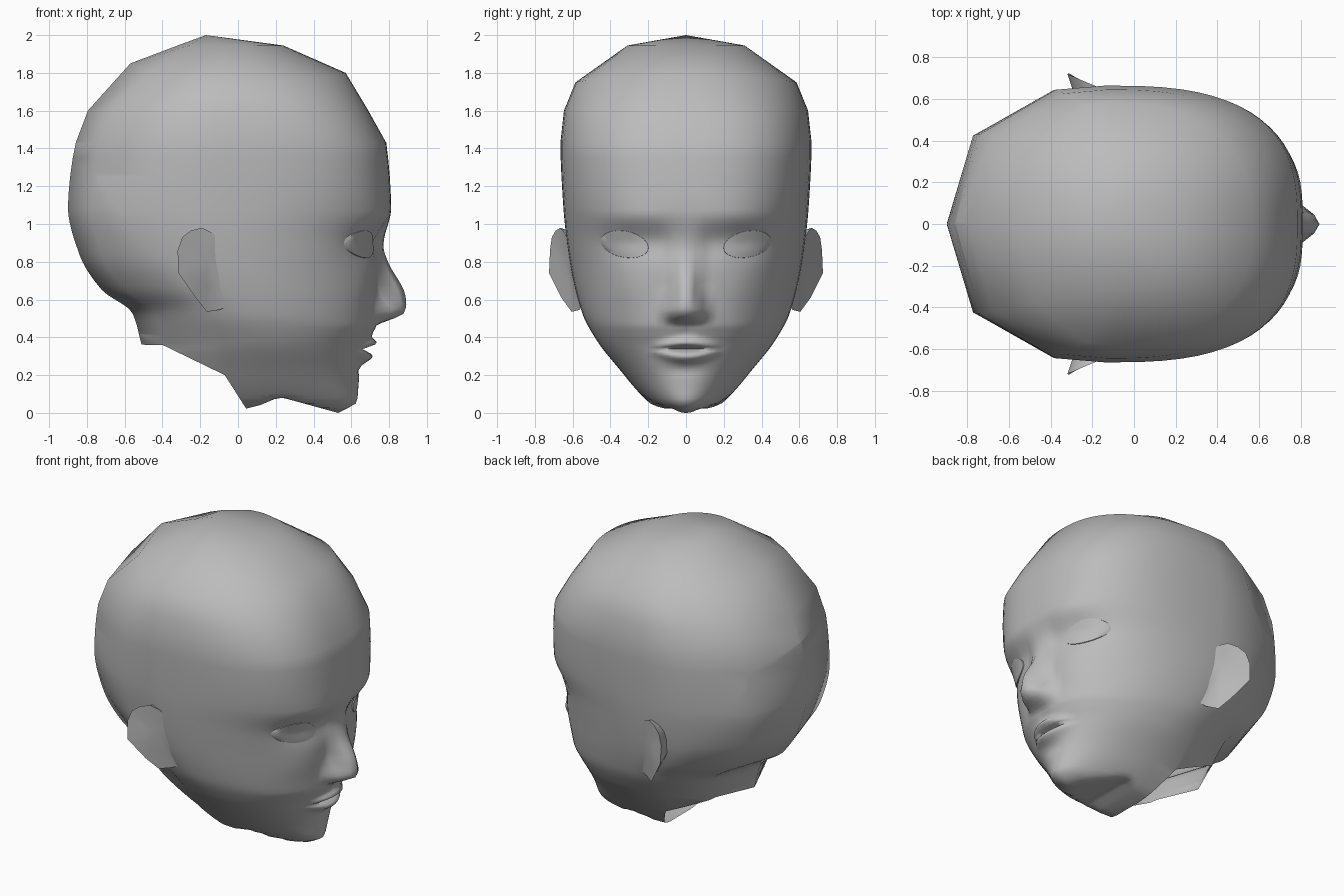
import bpy, bmesh, math
from mathutils import Vector

if "Cube" in bpy.data.objects:
    bpy.data.objects.remove(bpy.data.objects["Cube"])

grey = bpy.data.materials.new("plain grey")
grey.diffuse_color = (0.5, 0.5, 0.5, 1)
grey.use_nodes = True
grey.node_tree.nodes["Principled BSDF"].inputs["Base Color"].default_value = grey.diffuse_color


def table(*pts, smooth=True):
    """Function through (input, output) points: monotone curve or straight pieces."""
    pts = sorted(pts)
    slope = [(q - p) / (b - a) for (a, p), (b, q) in zip(pts, pts[1:])]
    tan = [slope[0]] + [2 * s * t / (s + t) if s * t > 0 else 0
                        for s, t in zip(slope, slope[1:])] + [slope[-1]]

    def f(v):
        v = min(max(v, pts[0][0]), pts[-1][0])
        for i, ((a, p), (b, q)) in enumerate(zip(pts, pts[1:])):
            if v <= b:
                h, t = b - a, (v - a) / (b - a)
                if not smooth:
                    return p + (q - p) * t
                return (p * (1 + 2 * t) * (1 - t) ** 2 + q * t * t * (3 - 2 * t)
                        + h * t * (1 - t) * (tan[i] * (1 - t) - tan[i + 1] * t))
    return f


def finish(name, bm, angle):
    bmesh.ops.recalc_face_normals(bm, faces=bm.faces)
    me = bpy.data.meshes.new(name)
    bm.to_mesh(me)
    bm.free()
    me.materials.append(grey)
    ob = bpy.data.objects.new(name, me)
    bpy.context.collection.objects.link(ob)
    bpy.ops.object.select_all(action='DESELECT')
    ob.select_set(True)
    bpy.context.view_layer.objects.active = ob
    bpy.ops.object.shade_smooth_by_angle(angle=math.radians(angle))
    return ob


# Head outline by height: front, back, half width, widest point, roundness
front = table((2, -.17), (1.945, .24), (1.8, .57), (1.6, .69), (1.43, .785), (1.09, .81), (.9, .77),
              (.6, .74), (.47, .735), (.42, .715), (.36, .685), (.23, .65), (.17, .64), (.06, .63), (0, .53))
back = table((2, -.17), (1.945, -.32), (1.8, -.57), (1.59, -.8), (1.35, -.875), (1.09, -.9),
             (.84, -.84), (.65, -.72), (.53, -.56), (.36, -.51))
width = table((2, 0), (1.945, .31), (1.8, .585), (1.43, .665), (1.1, .65), (.8, .615),
              (.53, .55), (.38, .47), (.24, .36), (.05, .19), (0, .11))
centre = table((2, -.17), (1.945, -.05), (1.8, -.1), (1.09, -.15), (.8, -.12), (.55, -.01), (.36, .09), (0, .12))
round_f = table((2, 2), (1.8, 2.3), (1.43, 2.8), (1.2, 2.75), (.9, 2.4), (.4, 2.1), (0, 2))
round_b = table((2, 2), (1.43, 2.4), (.9, 2.4), (.5, 2.1))
nose_h = table((.94, 0), (.88, .004), (.8, .037), (.62, .145), (.57, .152), (.52, .135), (.49, .06), (.465, 0))
nose_w = table((.95, .07), (.8, .08), (.62, .1), (.54, .12), (.47, .11))
under = table((.53, 0), (.22, .085), (.05, .012), smooth=False)


def bump(y, z, y0, z0, sy, sz):
    return math.exp(-((y - y0) / sy) ** 2 - ((z - z0) / sz) ** 2)


def features(y, z):
    """Forward offset of nose, brows, eye sockets and lips."""
    y = abs(y)
    q = y / nose_w(z)
    d = nose_h(z) * max(0, 1 - q * q) ** 1.1
    d += .02 * bump(y, z, .09, .53, .035, .04)
    d += .012 * bump(y, z, .28, 1.04, .18, .06)
    d -= .04 * bump(y, z, .28, .9, .15, .09)
    d -= .025 * bump(y, z, .13, .9, .05, .09)
    d += .012 * bump(y, z, .3, .65, .14, .12)
    # Lips narrow toward the mouth corners
    taper = max(0, 1 - (y / .17) ** 2)
    d += .045 * taper ** .6 * bump(y, z, 0, .338 + .032 * taper, 9, .024)
    d += .047 * taper ** .8 * bump(y, z, 0, .332 - .036 * taper, 9, .03)
    d -= .045 * taper ** .5 * bump(y, z, 0, .338, 9, .011)
    d -= .012 * bump(y, z, 0, .43, .025, .03)
    d -= .012 * bump(y, z, 0, .225, .1, .025)
    return d


def face_x(y, z):
    n, c = round_f(z), centre(z)
    u = max(0, 1 - min(1, abs(y) / max(width(z), 1e-4)) ** n) ** (1 / n)
    return c + (front(z) - c) * u + features(y, z) * min(1, u * 1.3)


# Head: stacked rings, fine over the face, coarse over the skull
levels = [i * .025 for i in range(10)] + [.25 + i * .0125 for i in range(20)]
levels += [.5 + i * .025 for i in range(24)] + [1.15, 1.25, 1.35, 1.43, 1.6, 1.8, 1.945, 2.0]
NF = 20
bm = bmesh.new()
rings = []
for z in levels:
    w, c, n = width(z), centre(z), round_b(z)
    tilt = 1 if z == 1.8 else 0
    ring = []
    for j in range(-NF, NF + 1):
        t = math.sin(j / NF * math.pi / 2)
        ring.append((face_x(w * t, z), w * t, z - tilt * .05 * t * t))
    for t in (.97, .65, 0, -.65, -.97):
        x = c - (c - back(z)) * (1 - abs(t) ** n) ** (1 / n)
        ring.append((x, w * t, z + tilt * (.05 - .1 * t * t)))
    rings.append([bm.verts.new((x, y, max(h, under(x)) if .05 < x < .53 else h)) for x, y, h in ring])
N = len(rings[0])
for a, b in zip(rings, rings[1:]):
    for j in range(N):
        k = (j + 1) % N
        bm.faces.new((a[j], a[k], b[k], b[j]))
# Close the jaw underside with strips between mirrored sides
r = rings[0]
left = [r[(NF - i) % N] for i in range(N // 2 + 1)]
right = [r[(NF + i) % N] for i in range(N // 2 + 1)]
for i in range(N // 2):
    quad = list(dict.fromkeys((left[i], left[i + 1], right[i + 1], right[i])))
    bm.faces.new(quad)
bmesh.ops.remove_doubles(bm, verts=bm.verts, dist=.0005)
# Open neck: cut along an arched rim and remove what is below
rim = [(.05, .012), (-.07, .2), (-.4, .36), (-.53, .361)]
for (x0, z0), (x1, z1) in zip(rim, rim[1:]):
    bmesh.ops.bisect_plane(bm, geom=bm.verts[:] + bm.edges[:] + bm.faces[:],
                           plane_co=(x0, 0, z0), plane_no=(z0 - z1, 0, x1 - x0))
rim_z = table(*rim, smooth=False)
low = [f for f in bm.faces if f.calc_center_median().x < .05
       and f.calc_center_median().z < rim_z(f.calc_center_median().x) - 1e-5]
bmesh.ops.delete(bm, geom=low, context='FACES')
finish("head", bm, 120)

for s, side in ((1, "left"), (-1, "right")):
    # Eye: almond dome with a crisp edge, set in the socket
    M = 20
    bm = bmesh.new()
    loops = []
    for scale, off in ((1.02, -.012), (.99, .006), (.75, .012), (.4, .017), (.15, .018)):
        loop = []
        for k in range(M):
            t = 2 * math.pi * k / M
            h = .072 if math.sin(t) > 0 else .07
            y = .325 - .127 * scale * math.cos(t)
            z = .892 + h * scale * math.sin(t) + .14 * (y - .325)
            loop.append(bm.verts.new((face_x(y, z) + off, s * y, z)))
        loops.append(loop)
    for a, b in zip(loops, loops[1:]):
        for k in range(M):
            bm.faces.new((a[k], a[(k + 1) % M], b[(k + 1) % M], b[k]))
    bm.faces.new(loops[-1])
    finish(side + "_eye", bm, 40)

    # Ear: flared rim, hollow front and a back that runs into the head
    outline = [(-.19, .665, .98), (-.25, .69, .965), (-.295, .71, .93), (-.32, .72, .86), (-.315, .725, .74),
               (-.225, .66, .61), (-.165, .605, .535), (-.1, .565, .545), (-.05, .55, .565),
               (-.08, .59, .7), (-.085, .605, .85), (-.13, .64, .95)]
    bm = bmesh.new()
    edge = [Vector((x, s * y, z)) for x, y, z in outline]
    hub = Vector((-.16, s * .635, .8))
    outer = [bm.verts.new(p) for p in edge]
    inner = [bm.verts.new(hub.lerp(p, .5)) for p in edge]
    root = [bm.verts.new((-.16 + (p.x + .16) * .6, s * .53, .79 + (p.z - .79) * .75)) for p in edge]
    mid = bm.verts.new(hub)
    m = len(edge)
    for k in range(m):
        n = (k + 1) % m
        bm.faces.new((outer[k], outer[n], inner[n], inner[k]))
        bm.faces.new((inner[k], inner[n], mid))
        bm.faces.new((outer[n], outer[k], root[k], root[n]))
    finish(side + "_ear", bm, 60)
